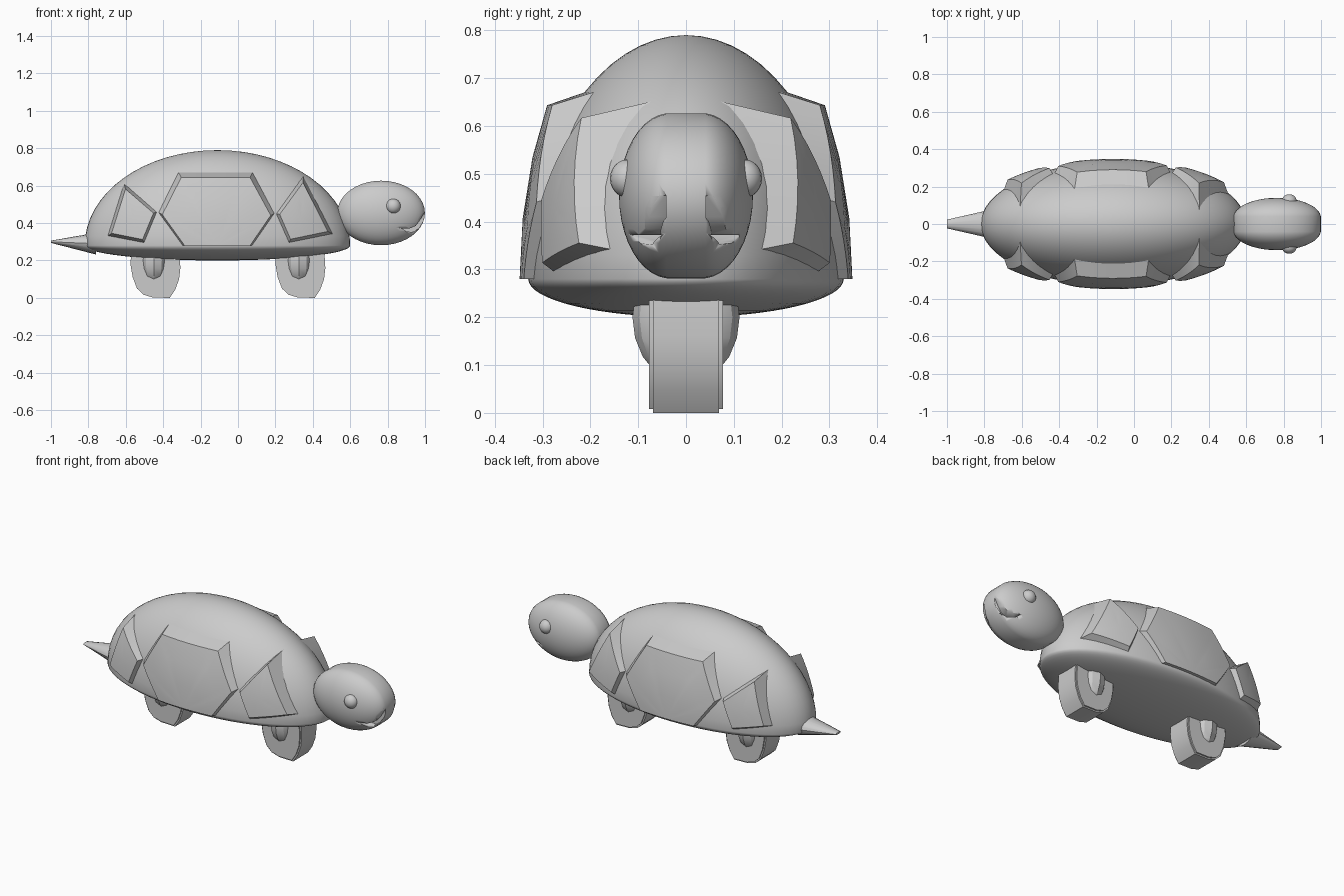
import bpy, bmesh, math
from mathutils import Vector

old = bpy.data.objects.get("Cube")
if old:
    bpy.data.objects.remove(old, do_unlink=True)

# One plain grey for the whole body
grey = bpy.data.materials.new("plain_grey")
grey.use_nodes = True
grey.diffuse_color = (0.6, 0.6, 0.6, 1)
grey.node_tree.nodes["Principled BSDF"].inputs["Base Color"].default_value = (0.6, 0.6, 0.6, 1)

MID_X, RIM_Z = -0.11, 0.28


def finish(name, bm, mirror=False, angle=30):
    bmesh.ops.recalc_face_normals(bm, faces=bm.faces)
    mesh = bpy.data.meshes.new(name)
    bm.to_mesh(mesh)
    bm.free()
    obj = bpy.data.objects.new(name, mesh)
    bpy.context.collection.objects.link(obj)
    mesh.materials.append(grey)
    bpy.ops.object.select_all(action='DESELECT')
    obj.select_set(True)
    bpy.context.view_layer.objects.active = obj
    bpy.ops.object.shade_smooth_by_angle(angle=math.radians(angle))
    if mirror:
        mod = obj.modifiers.new("mirror", 'MIRROR')
        mod.use_axis = (False, True, False)
    return obj


def sphere(u=32, v=16):
    bm = bmesh.new()
    bmesh.ops.create_uvsphere(bm, u_segments=u, v_segments=v, radius=1)
    return bm


def ellipsoid(name, centre, radii, u=20, v=12, mirror=False):
    bm = sphere(u, v)
    for vert in bm.verts:
        vert.co = Vector(c + r * p for c, r, p in zip(centre, radii, vert.co))
    return finish(name, bm, mirror)


def prism(bm, profile, y0, y1):
    """Extrude an x-z outline between two y values."""
    a, b = ([bm.verts.new((x, y, z)) for x, z in profile] for y in (y0, y1))
    bm.faces.new(a)
    bm.faces.new(b[::-1])
    for i in range(len(a)):
        j = (i + 1) % len(a)
        bm.faces.new((a[i], a[j], b[j], b[i]))


def side_y(x, z, radii):
    """Half width of an ellipsoid dome at a side-on position."""
    d = 1 - ((x - MID_X) / radii[0]) ** 2 - ((z - RIM_Z) / radii[2]) ** 2
    return radii[1] * math.sqrt(max(d, 0))


# Shell: tall dome above the rim, shallow belly below
SHELL = (0.71, 0.33, 0.51)
PLATE = (0.78, 0.348, 0.66)
bm = sphere(64, 32)
for v in bm.verts:
    x, y, z = v.co
    v.co = (MID_X + SHELL[0] * x, SHELL[1] * y, RIM_Z + z * (SHELL[2] if z > 0 else 0.08))
finish("shell", bm)


# Raised plates follow a larger dome and have sloping walls
def plate(name, corners, centre, inset):
    outline = []
    for i, a in enumerate(corners):
        b = corners[(i + 1) % len(corners)]
        outline += [Vector(a).lerp(Vector(b), t / 6) for t in range(6)]
    centre = Vector(centre)
    bm = bmesh.new()
    rings = []
    for scale, dome in ((1, SHELL), (inset, PLATE), (inset * 0.7, PLATE), (inset * 0.35, PLATE)):
        ring = []
        for p in outline:
            x, z = centre.lerp(p, scale)
            y = side_y(x, z, dome) - (0.01 if dome is SHELL else 0)
            ring.append(bm.verts.new((x, y, z)))
        rings.append(ring)
    n = len(outline)
    for r, s in zip(rings, rings[1:]):
        for i in range(n):
            j = (i + 1) % n
            bm.faces.new((r[i], r[j], s[j], s[i]))
    cx, cz = centre
    for ring, y in ((rings[0], 0.1), (rings[-1], side_y(cx, cz, PLATE))):
        tip = bm.verts.new((cx, y, cz))
        for i in range(n):
            bm.faces.new((ring[i], ring[(i + 1) % n], tip))
    finish(name, bm, mirror=True, angle=25)


plate("side_plate", [(-0.32, 0.675), (0.08, 0.675), (0.2, 0.455), (0.08, 0.28),
                     (-0.3, 0.28), (-0.43, 0.46)], (-0.115, 0.28), 0.92)
plate("front_plate", [(0.35, 0.655), (0.51, 0.34), (0.27, 0.29), (0.2, 0.45)], (0.335, 0.43), 0.83)
plate("rear_plate", [(-0.61, 0.615), (-0.43, 0.46), (-0.5, 0.29), (-0.7, 0.33)], (-0.56, 0.42), 0.83)

# Head: two rounded halves joined by a flat centre strip
bm = sphere(40, 21)
for v in bm.verts:
    x, y, z = v.co
    v.co = (0.765 + 0.235 * x, math.copysign(0.033, z) + 0.107 * z, 0.454 - 0.173 * y)
head = finish("head", bm, angle=35)

# Smile cut into each side of the face
smile = [(0.875, 0.372), (0.9, 0.355), (0.935, 0.352), (0.965, 0.37), (0.985, 0.4),
         (1.02, 0.455), (0.995, 0.455), (0.97, 0.41), (0.95, 0.385), (0.92, 0.372)]
bm = bmesh.new()
for side in (-1, 1):
    prism(bm, smile, side * 0.042, side * 0.2)
cutter = finish("smile_cutter", bm)
cutter.hide_render = True
bpy.context.view_layer.objects.active = head
cut = head.modifiers.new("smile", 'BOOLEAN')
cut.operation, cut.object, cut.solver = 'DIFFERENCE', cutter, 'EXACT'
bpy.ops.object.modifier_apply(modifier="smile")
bpy.data.objects.remove(cutter, do_unlink=True)

ellipsoid("eye", (0.83, 0.122, 0.49), (0.04, 0.037, 0.04), mirror=True)

# Legs: thick rounded slabs with a bulge on both faces
leg = [(0.205, 0.26), (0.2, 0.18), (0.212, 0.11), (0.235, 0.05), (0.27, 0.017), (0.32, 0.002),
       (0.41, 0), (0.44, 0.045), (0.46, 0.1), (0.467, 0.16), (0.462, 0.245)]
for name, shift in (("front_leg", 0), ("rear_leg", -0.775)):
    bm = bmesh.new()
    prism(bm, [(x + shift, z) for x, z in leg], -0.077, 0.077)
    rims = [e for e in bm.edges if abs(e.verts[0].co.y - e.verts[1].co.y) < 0.01]
    bmesh.ops.bevel(bm, geom=rims, offset=0.008, segments=2, affect='EDGES')
    finish(name, bm)
    ellipsoid(name + "_bulge", (0.325 + shift, 0, 0.2), (0.085, 0.112, 0.14), 12, 10)

# Tail: flattened taper
bm = bmesh.new()
bmesh.ops.create_cone(bm, cap_ends=True, segments=16, radius1=1, radius2=0.3, depth=1)
for v in bm.verts:
    t = 0.5 - v.co.z
    x, y = v.co.x, v.co.y
    v.co = (-1 + 0.24 * t, 0.078 * y, 0.3 - 0.01 * t + x * (0.058 if t > 0.5 else 0.02))
finish("tail", bm)
